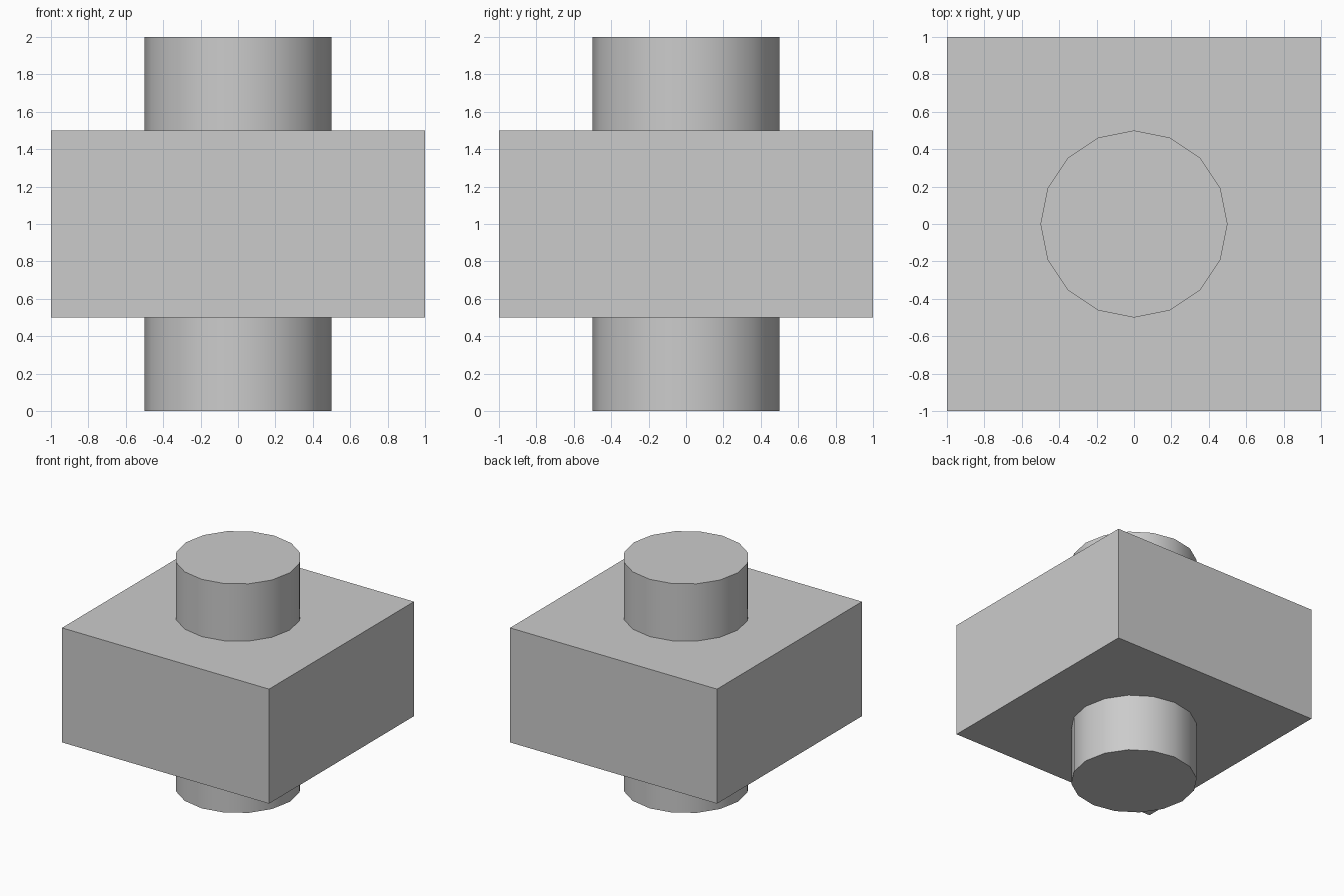
import bpy
import math

cube = bpy.data.objects.get("Cube")
if cube:
    bpy.data.objects.remove(cube, do_unlink=True)

# Single grey material
grey = bpy.data.materials.new("light_grey")
grey.use_nodes = True
colour = (0.6, 0.6, 0.6, 1)
grey.diffuse_color = colour
grey.node_tree.nodes["Principled BSDF"].inputs["Base Color"].default_value = colour


def finish(name):
    obj = bpy.context.object
    obj.name = obj.data.name = name
    obj.data.materials.append(grey)
    return obj


# Square block
bpy.ops.mesh.primitive_cube_add(size=2, location=(0, 0, 1))
block = finish("block")
block.scale.z = 0.5
bpy.ops.object.transform_apply(location=False, rotation=False, scale=True)

# Sixteen-sided shaft passing through the block
bpy.ops.mesh.primitive_cylinder_add(vertices=16, radius=0.5, depth=2, location=(0, 0, 1))
finish("shaft")
bpy.ops.object.shade_smooth_by_angle(angle=math.radians(30))
